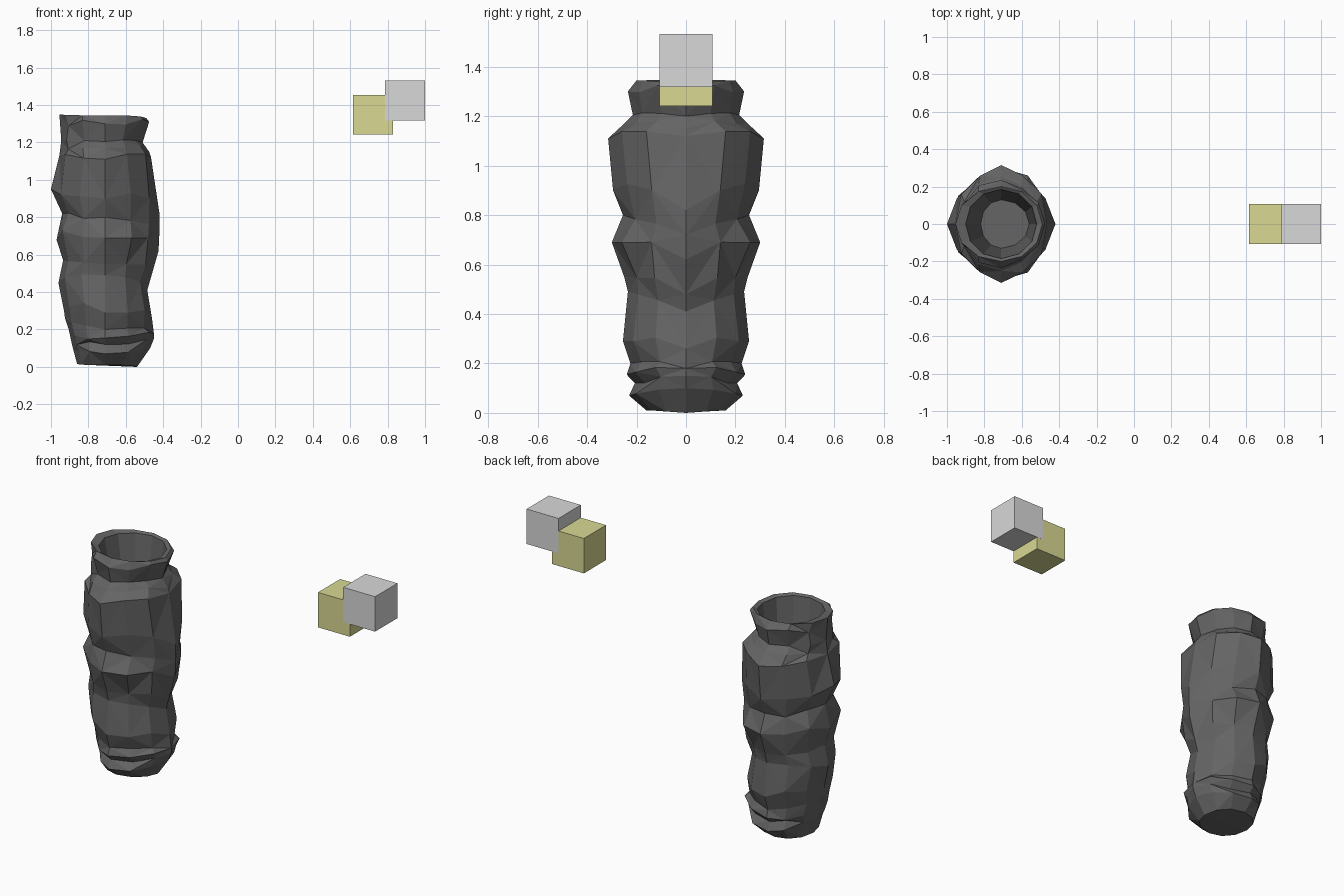
import bpy
import bmesh
import math
import random

random.seed(11)
default = bpy.data.objects.get("Cube")
if default:
    bpy.data.objects.remove(default, do_unlink=True)


def make_material(name, red, green, blue):
    mat = bpy.data.materials.new(name)
    mat.use_nodes = True
    colour = (red, green, blue, 1)
    mat.diffuse_color = colour
    mat.node_tree.nodes["Principled BSDF"].inputs["Base Color"].default_value = colour
    return mat


def add_object(name, bm, mat):
    bmesh.ops.recalc_face_normals(bm, faces=bm.faces[:])
    mesh = bpy.data.meshes.new(name)
    bm.to_mesh(mesh)
    bm.free()
    mesh.materials.append(mat)
    obj = bpy.data.objects.new(name, mesh)
    bpy.context.collection.objects.link(obj)
    return obj


def add_block(name, centre_x, centre_z, depth, mat):
    bm = bmesh.new()
    bmesh.ops.create_cube(bm, size=1)
    bmesh.ops.scale(bm, vec=(0.215, depth, 0.213), verts=bm.verts[:])
    bmesh.ops.translate(bm, vec=(centre_x, 0, centre_z), verts=bm.verts[:])
    return add_object(name, bm, mat)


dark_cloth = make_material("dark cloth", 0.128, 0.128, 0.128)
pale_grey = make_material("pale grey", 0.69, 0.69, 0.69)
dull_yellow = make_material("dull yellow", 0.69, 0.69, 0.29)

# Sleeve rings: left edge x and z, half depth and its z, right edge x and z
RINGS = [
    (-.86, .015, .16, .01, -.54, 0),
    (-.88, .09, .23, .07, -.47, .1),
    (-.89, .13, .207, .12, -.45, .15),
    (-.905, .2, .24, .155, -.45, .18),
    (-.925, .26, .225, .2, -.455, .22),
    (-.93, .3, .255, .29, -.46, .26),
    (-.96, .45, .235, .49, -.485, .41),
    (-.935, .57, .25, .55, -.465, .48),
    (-.97, .68, .3, .69, -.425, .62),
    (-.94, .82, .255, .8, -.42, .72),
    (-1, .95, .295, .9, -.42, .82),
    (-.955, 1.13, .315, 1.11, -.465, 1.12),
    (-.95, 1.17, .25, 1.17, -.475, 1.15),
    (-.945, 1.21, .215, 1.205, -.51, 1.2),
    (-.95, 1.28, .235, 1.3, -.475, 1.31),
    (-.955, 1.35, .2, 1.345, -.49, 1.33),
    (-.9, 1.342, .185, 1.335, -.52, 1.325),
    (-.82, .9, .13, .9, -.56, .9),
]
SIDES = 6       # half of the ring, mirrored across y
AXIS_X = -0.71
RIM = 15        # first ring of the clean opening


def ring_points(index):
    x_left, z_left, half, z_side, x_right, z_right = RINGS[index]
    low = RINGS[max(index - 1, 0)][3]
    high = RINGS[min(index + 1, RIM)][3]
    slack = min(abs(z_side - low), abs(high - z_side))
    for i in range(SIDES + 1):
        angle = math.pi * i / SIDES
        c, s = math.cos(angle), math.sin(angle)
        x_end, z_end = (x_right, z_right) if c > 0 else (x_left, z_left)
        radius, lift = 1, 0
        # Crumple the cloth between the four main ridges
        if 0 < index < RIM and i % (SIDES // 2):
            radius = random.uniform(0.92, 1.02)
            lift = random.uniform(-0.2, 0.55) * slack
        x = AXIS_X + (x_end - AXIS_X) * abs(c) * radius
        y = 0 if i in (0, SIDES) else half * s * radius
        # Creases dip sharply to a V at the left and right edges
        yield x, y, z_side + (z_end - z_side) * c ** 6 + lift


# Crumpled hollow sleeve
bm = bmesh.new()
rings = [[bm.verts.new(p) for p in ring_points(k)] for k in range(len(RINGS))]
for k, (lower, upper) in enumerate(zip(rings, rings[1:])):
    for i in range(SIDES):
        a, b, c, d = lower[i], lower[i + 1], upper[i + 1], upper[i]
        if k >= RIM:
            bm.faces.new((a, b, c, d))
        elif (i + k) % 2:
            bm.faces.new((a, b, c))
            bm.faces.new((a, c, d))
        else:
            bm.faces.new((a, b, d))
            bm.faces.new((b, c, d))
bm.faces.new(rings[0][::-1])
bm.faces.new(rings[-1])
sleeve = add_object("crumpled_sleeve", bm, dark_cloth)
mirror = sleeve.modifiers.new("mirror", 'MIRROR')
mirror.use_axis = (False, True, False)
mirror.use_clip = True

# Two overlapping blocks, the yellow one a hair thinner
add_block("upper_block", 0.8925, 1.425, 0.215, pale_grey)
add_block("lower_block", 0.722, 1.348, 0.213, dull_yellow)
